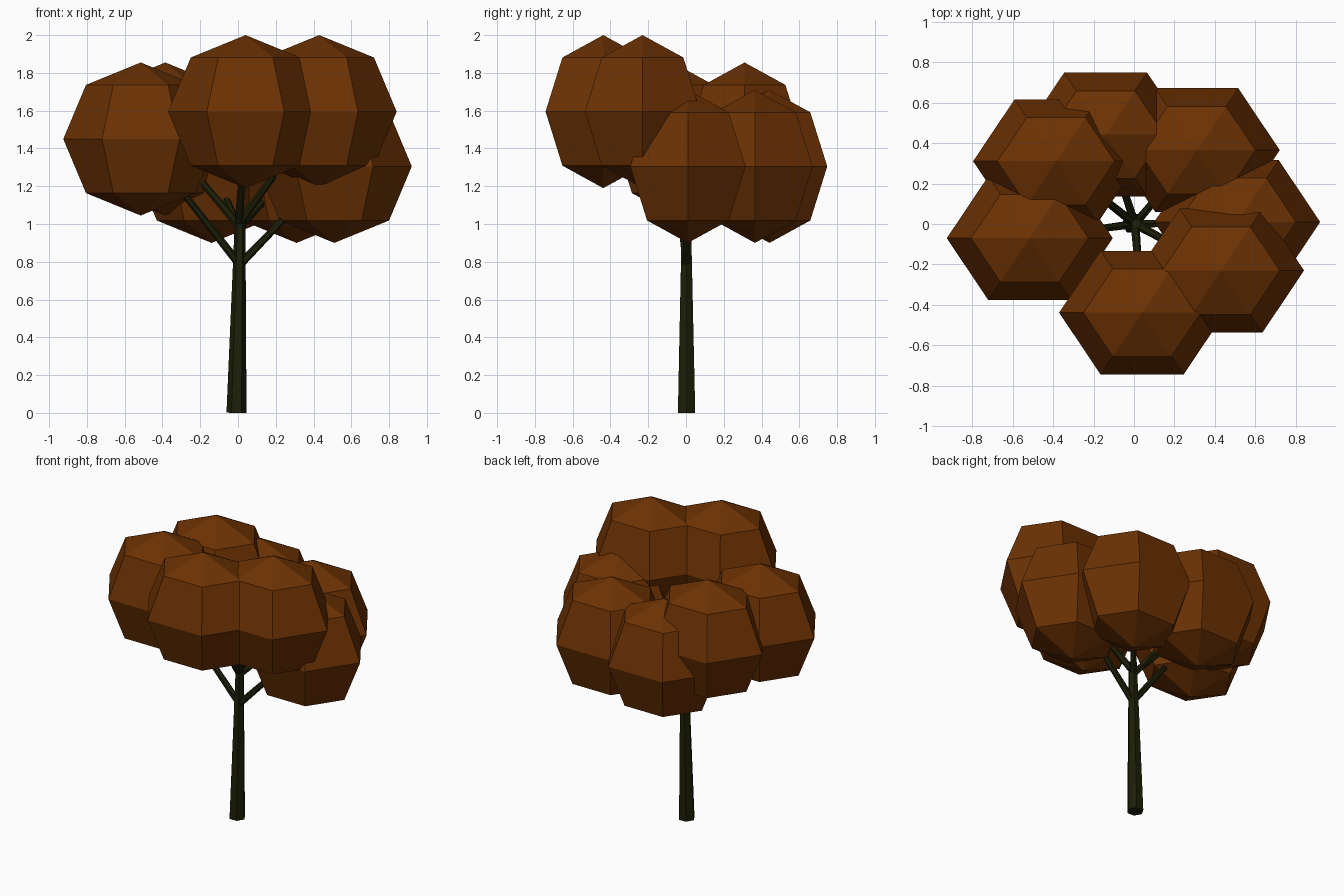
import bpy, bmesh, math
from mathutils import Vector, Matrix

if "Cube" in bpy.data.objects:
    bpy.data.objects.remove(bpy.data.objects["Cube"])


def material(name, rgb):
    m = bpy.data.materials.new(name)
    m.diffuse_color = (*rgb, 1)
    m.use_nodes = True
    m.node_tree.nodes["Principled BSDF"].inputs["Base Color"].default_value = m.diffuse_color
    return m


LEAF = material("rust brown leaves", (0.15, 0.031, 0.001))
BARK = material("dark bark", (0.012, 0.013, 0.002))


def finish(name, bm, mat):
    me = bpy.data.meshes.new(name)
    bm.to_mesh(me)
    bm.free()
    me.materials.append(mat)
    ob = bpy.data.objects.new(name, me)
    bpy.context.collection.objects.link(ob)


def limb(name, a, b, r1, r2, sides):
    # tapered prism running from a to b
    a, b = Vector(a), Vector(b)
    d = b - a
    bm = bmesh.new()
    rot = Vector((0, 0, 1)).rotation_difference(d).to_matrix().to_4x4()
    twist = Matrix.Rotation(math.pi / 2, 4, 'Z')
    bmesh.ops.create_cone(bm, cap_ends=True, segments=sides, radius1=r1, radius2=r2,
                          depth=d.length, matrix=Matrix.Translation((a + b) / 2) @ rot @ twist)
    finish(name, bm, BARK)


def leaf_clump(name, centre):
    # faceted ball, six sides and four bands, with corners pointing along x
    bm = bmesh.new()
    bmesh.ops.create_uvsphere(bm, u_segments=6, v_segments=4, radius=1,
                              matrix=Matrix.Translation(centre) @ Matrix.Diagonal((0.41, 0.353, 0.405, 1))
                              @ Matrix.Rotation(math.pi / 2, 4, 'Z'))
    finish(name, bm, LEAF)


# trunk, leaning slightly
limb("trunk", (-0.008, 0.003, 0), (0.012, 0.002, 1.06), 0.053, 0.027, 6)

# leaf clumps with the height at which each one's branch leaves the trunk
clumps = [
    ((0.04, -0.438, 1.595), 1.0),
    ((0.43, -0.23, 1.595), 1.0),
    ((0.51, 0.01, 1.305), 0.78),
    ((0.31, 0.365, 1.305), 0.98),
    ((-0.14, 0.442, 1.305), 0.98),
    ((-0.385, 0.31, 1.45), 0.99),
    ((-0.515, -0.07, 1.45), 0.79),
]
for i, (c, z) in enumerate(clumps, 1):
    leaf_clump(f"leaf_clump_{i}", c)
    limb(f"branch_{i}", (0.005, 0, z), c, 0.022, 0.014, 6)
